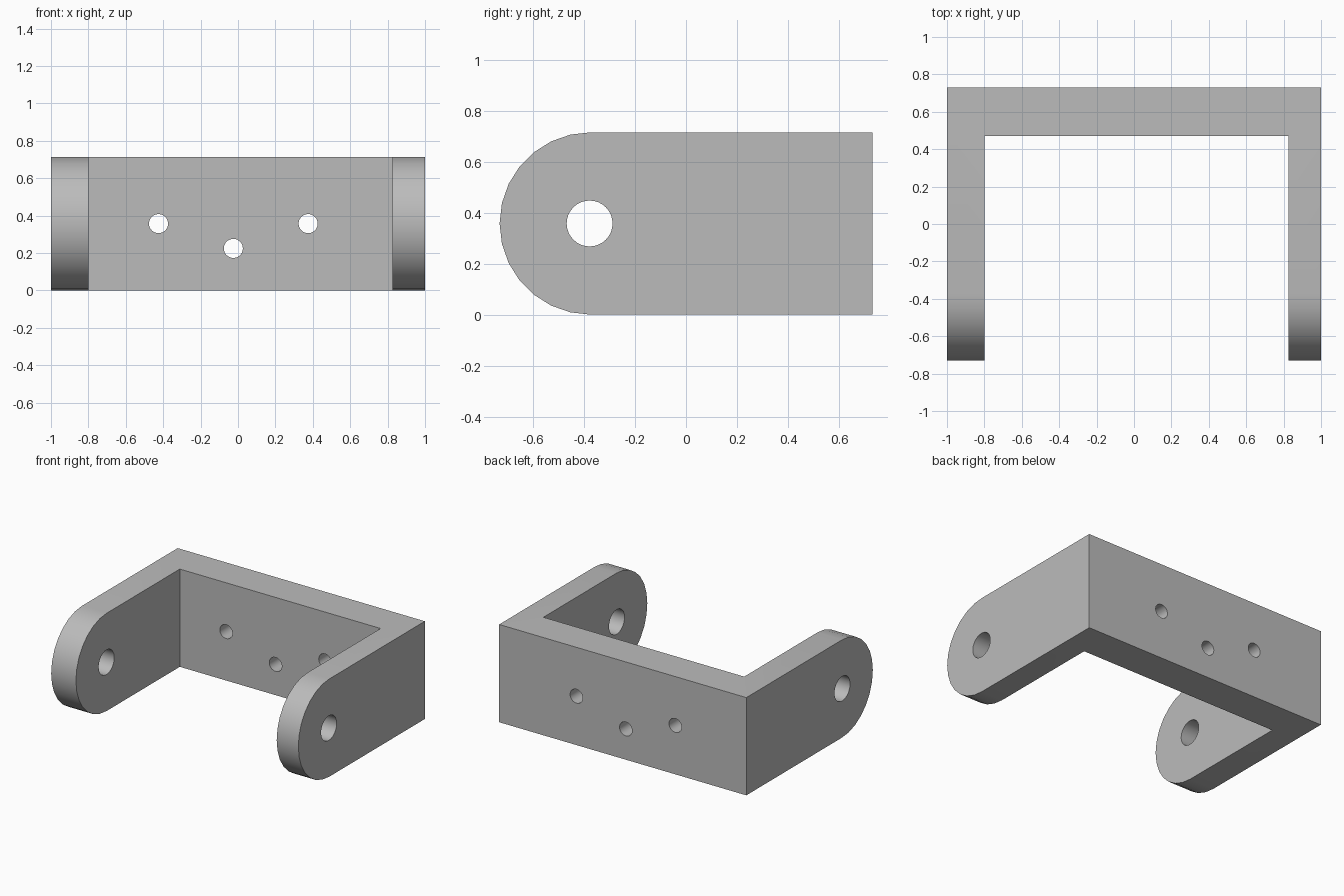
import bpy, bmesh
from math import pi, sin, cos
from mathutils import Matrix, Vector

cube = bpy.data.objects.get("Cube")
if cube:
    bpy.data.objects.remove(cube, do_unlink=True)

HEIGHT, BACK = 0.715, 0.731
MID = HEIGHT / 2
PIVOT_Y = MID - BACK          # centre of the rounded arm ends
INNER_LEFT, INNER_RIGHT, INNER_BACK = 0.825, -0.8, 0.47

grey = bpy.data.materials.new("plain grey")
grey.use_nodes = True
colour = (0.5, 0.5, 0.5, 1)
grey.diffuse_color = colour
grey.node_tree.nodes["Principled BSDF"].inputs["Base Color"].default_value = colour


def add_object(name, bm):
    bmesh.ops.recalc_face_normals(bm, faces=bm.faces)
    mesh = bpy.data.meshes.new(name)
    bm.to_mesh(mesh)
    bm.free()
    mesh.materials.append(grey)
    obj = bpy.data.objects.new(name, mesh)
    bpy.context.collection.objects.link(obj)
    return obj


def cut(target, cutter):
    """Subtract the cutter from the target, then discard it."""
    cutter.hide_render = True
    mod = target.modifiers.new("cut", "BOOLEAN")
    mod.operation = "DIFFERENCE"
    mod.solver = "EXACT"
    mod.object = cutter
    bpy.context.view_layer.objects.active = target
    bpy.ops.object.modifier_apply(modifier=mod.name)
    bpy.data.objects.remove(cutter, do_unlink=True)


def drill(target, centre, radius, depth, axis):
    bm = bmesh.new()
    turn = Matrix.Rotation(pi / 2, 4, "Y" if axis == "X" else "X")
    bmesh.ops.create_cone(bm, cap_ends=True, segments=32, radius1=radius,
                          radius2=radius, depth=depth,
                          matrix=Matrix.Translation(centre) @ turn)
    cut(target, add_object("hole_cutter", bm))


# Bracket body: rounded side profile drawn out across the full width
profile = [(BACK, 0), (BACK, HEIGHT)]
steps = 14
for i in range(steps + 1):
    a = pi / 2 + pi * i / steps
    profile.append((PIVOT_Y + MID * cos(a), MID + MID * sin(a)))
bm = bmesh.new()
face = bm.faces.new([bm.verts.new((-1, y, z)) for y, z in profile])
grown = bmesh.ops.extrude_face_region(bm, geom=[face])["geom"]
bmesh.ops.translate(bm, vec=(2, 0, 0),
                    verts=[v for v in grown if isinstance(v, bmesh.types.BMVert)])
bracket = add_object("u_bracket", bm)

# Open space between the two arms
bm = bmesh.new()
size = Vector((INNER_LEFT - INNER_RIGHT, INNER_BACK + 1, 2))
centre = Vector(((INNER_LEFT + INNER_RIGHT) / 2, (INNER_BACK - 1) / 2, MID))
bmesh.ops.create_cube(bm, size=1, matrix=Matrix.Translation(centre)
                      @ Matrix.Diagonal(size).to_4x4())
cut(bracket, add_object("gap_cutter", bm))

# Pivot holes through the arms
for x in (-0.9, 0.9):
    drill(bracket, (x, -0.378, MID), 0.09, 0.4, "X")

# Screw holes through the back plate
for x, z in ((-0.425, MID), (-0.025, 0.225), (0.375, MID)):
    drill(bracket, (x, 0.6, z), 0.051, 0.5, "Y")

# Smooth curves, crisp edges
bpy.ops.object.select_all(action="DESELECT")
bracket.select_set(True)
bpy.context.view_layer.objects.active = bracket
bpy.ops.object.shade_smooth_by_angle(angle=pi / 6)
